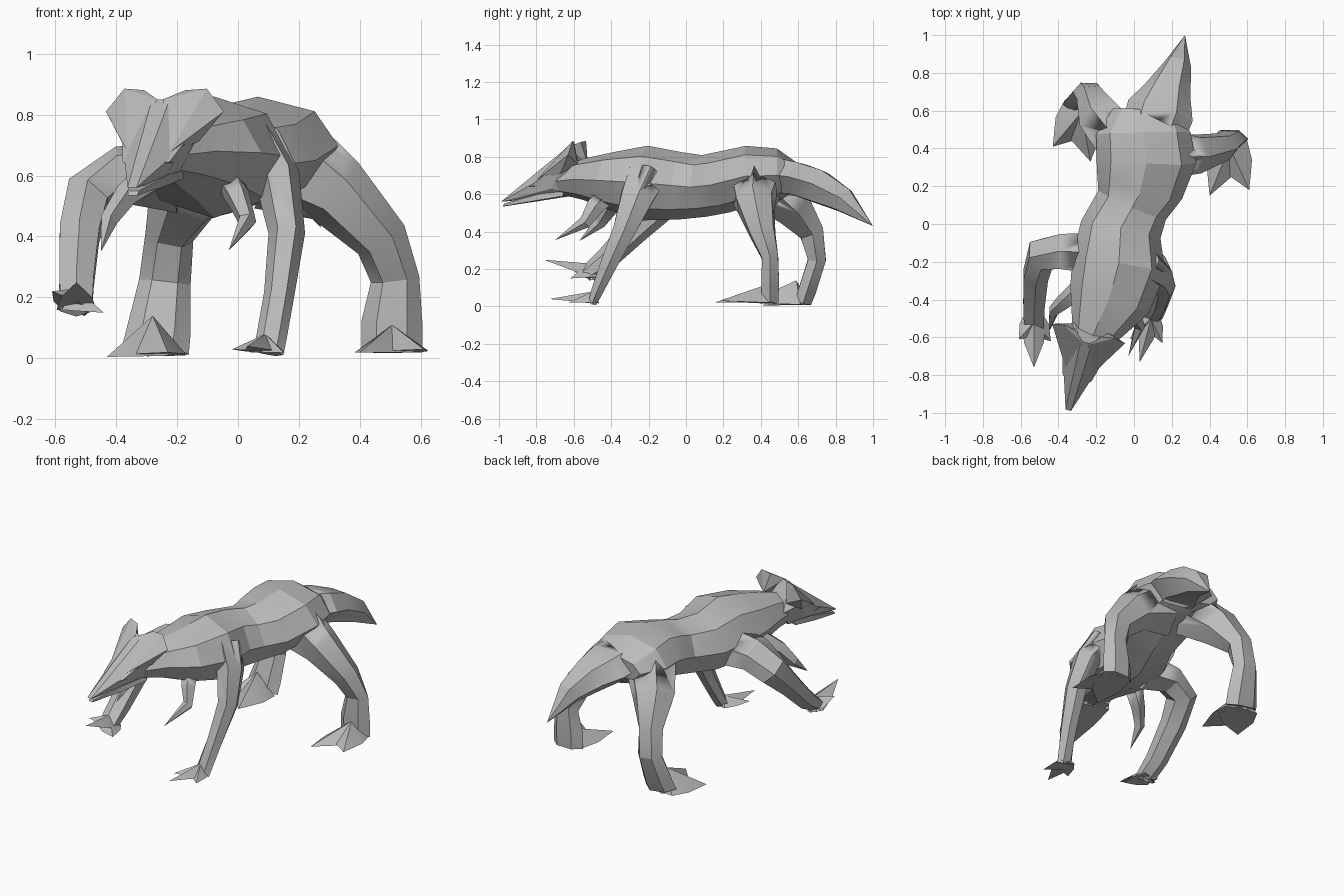
import bpy, bmesh, math
from mathutils import Vector, Matrix

cube = bpy.data.objects.get("Cube")
if cube:
    bpy.data.objects.remove(cube, do_unlink=True)


def flat_material(name, level):
    mat = bpy.data.materials.new(name)
    mat.use_nodes = True
    color = (level, level, level, 1)
    mat.diffuse_color = color
    mat.node_tree.nodes["Principled BSDF"].inputs["Base Color"].default_value = color
    return mat


grey = flat_material("stone grey", .5)


def finish(name, bm, smooth_angle=20):
    """Turn a bmesh into a shaded object."""
    bmesh.ops.remove_doubles(bm, verts=bm.verts, dist=.0005)
    bmesh.ops.triangulate(bm, faces=bm.faces)
    bmesh.ops.recalc_face_normals(bm, faces=bm.faces)
    mesh = bpy.data.meshes.new(name)
    bm.to_mesh(mesh)
    bm.free()
    mesh.materials.append(grey)
    obj = bpy.data.objects.new(name, mesh)
    bpy.context.collection.objects.link(obj)
    bpy.ops.object.select_all(action='DESELECT')
    obj.select_set(True)
    bpy.context.view_layer.objects.active = obj
    bpy.ops.object.shade_smooth_by_angle(angle=math.radians(smooth_angle))
    return obj


def tube(name, stations, sides=6, across=(1, 0, 0)):
    """Loft rings along a path; a station is x, y, z, half width, half depth."""
    bm = bmesh.new()
    centres = [Vector(s[:3]) for s in stations]
    last = len(centres) - 1
    rings = []
    for i, (centre, station) in enumerate(zip(centres, stations)):
        width, depth = station[3:]
        tangent = (centres[min(i + 1, last)] - centres[max(i - 1, 0)]).normalized()
        side = Vector(across)
        side = (side - tangent * side.dot(tangent)).normalized()
        up = side.cross(tangent)
        ring = []
        for k in range(sides):
            angle = math.tau * k / sides
            offset = side * width * math.cos(angle) + up * depth * math.sin(angle)
            ring.append(bm.verts.new(centre + offset))
        rings.append(ring)
    for lower, upper in zip(rings, rings[1:]):
        for k in range(sides):
            n = (k + 1) % sides
            bm.faces.new((lower[k], lower[n], upper[n], upper[k]))
    bm.faces.new(rings[0])
    bm.faces.new(rings[-1])
    return finish(name, bm)


def limb(name, stations, **options):
    """Tube whose root is trimmed flush with the torso."""
    obj = tube(name, stations, **options)
    trim = obj.modifiers.new("trim_root", 'BOOLEAN')
    trim.operation = 'DIFFERENCE'
    trim.solver = 'EXACT'
    trim.object = torso


def hull(name, points):
    """Faceted solid wrapped around a few points."""
    bm = bmesh.new()
    for p in points:
        bm.verts.new(p)
    result = bmesh.ops.convex_hull(bm, input=bm.verts)
    loose = [v for v in result["geom_interior"] if isinstance(v, bmesh.types.BMVert)]
    bmesh.ops.delete(bm, geom=loose, context='VERTS')
    return finish(name, bm)


def foot(name, ankle, tips, width, height):
    """Splayed claws, each a wedge from the ankle to its tip."""
    ankle = Vector(ankle)
    for i, tip in enumerate(tips):
        tip = Vector(tip)
        forward = (tip - ankle).normalized()
        side = forward.cross(Vector((0, 0, 1))).normalized() * width
        rise = Vector((0, 0, height))
        middle = ankle.lerp(tip, .45)
        hull(f"{name}_claw_{i + 1}", [
            ankle + side, ankle - side, ankle + rise, ankle - forward * width * .7,
            middle + side * .8, middle - side * .8, middle + rise * .5, tip])


# Body and tail
torso = tube("torso", [
    (.06, .60, .69, .17, .07), (.05, .48, .70, .25, .145),
    (.065, .34, .70, .265, .16), (.03, .20, .665, .235, .165),
    (-.01, .10, .645, .195, .165), (-.07, -.03, .645, .215, .18),
    (-.08, -.22, .66, .25, .20), (-.13, -.40, .67, .22, .155),
    (-.2, -.55, .68, .14, .11), (-.25, -.68, .67, .08, .07)], sides=8)
limb("tail", [
    (.10, .48, .70, .17, .11), (.14, .60, .68, .18, .10),
    (.18, .71, .64, .125, .10), (.23, .84, .57, .075, .075),
    (.27, 1, .43, 0, 0)])

# Front legs: one planted, one raised
limb("front_leg_left", [
    (.05, -.21, .70, .10, .12), (.13, -.26, .59, .075, .10),
    (.16, -.33, .41, .06, .07), (.135, -.42, .21, .05, .05),
    (.11, -.48, .07, .05, .035), (.10, -.5, .02, .05, .025)])
foot("front_foot_left", (.09, -.5, .02),
     [(-.02, -.61, .03), (.03, -.73, .04), (.15, -.63, .02)], .05, .06)
limb("front_leg_right", [
    (-.20, -.16, .60, .13, .12), (-.38, -.145, .60, .115, .09),
    (-.49, -.16, .53, .10, .085), (-.52, -.27, .41, .075, .075),
    (-.53, -.43, .25, .06, .065), (-.53, -.54, .17, .04, .06)],
    across=(0, .8, -.6))
foot("front_foot_right", (-.53, -.52, .16),
     [(-.61, -.61, .22), (-.53, -.76, .25), (-.44, -.62, .15)], .065, .07)

# Hind legs
limb("hind_leg_left", [
    (.14, .37, .65, .18, .15), (.32, .37, .55, .12, .11),
    (.47, .41, .39, .09, .075), (.515, .45, .26, .08, .05),
    (.505, .45, .12, .10, .055), (.505, .45, .02, .10, .05)])
foot("hind_foot_left", (.505, .41, .02),
     [(.40, .15, .02), (.61, .18, .03)], .10, .09)
limb("hind_leg_right", [
    (-.06, .43, .65, .15, .15), (-.17, .56, .54, .13, .12),
    (-.225, .67, .40, .08, .075), (-.24, .70, .25, .085, .055),
    (-.26, .65, .09, .105, .055), (-.27, .63, .03, .11, .05)])
foot("hind_foot_right", (-.28, .59, .01),
     [(-.43, .41, .005), (-.23, .33, .02)], .11, .13)

# Small hanging arms under the chest
limb("small_arm_left", [
    (-.05, -.40, .62, .055, .06), (0, -.49, .53, .04, .05),
    (.03, -.54, .45, .03, .035), (-.03, -.70, .355, 0, 0)], sides=5)
limb("small_arm_right", [
    (-.28, -.34, .60, .055, .06), (-.37, -.41, .53, .04, .05),
    (-.425, -.46, .45, .03, .035), (-.45, -.57, .35, 0, 0)], sides=5)

# Head, modelled straight (side, forward, height) and turned to its right
head_frame = Matrix.Translation((-.24, -.58, 0)) @ Matrix.Rotation(-.26, 4, 'Z')


def place(points, sign):
    return [head_frame @ Vector((sign * s, -f, z)) for s, f, z in points]


def both(points):
    return place(points, 1) + place(points, -1)


hull("skull", both([
    (.015, .42, .56), (.035, .33, .605), (.07, .22, .665),
    (.09, .12, .63), (.13, .06, .74), (.03, .05, .85),
    (.09, -.04, .70), (.06, .02, .60)]))
hull("lower_jaw", both([
    (.015, .41, .535), (.02, .40, .55), (.06, .22, .565),
    (.08, .06, .59), (.06, .20, .60), (.07, .05, .65)]))
for label, sign in (("left", 1), ("right", -1)):
    hull("ear_" + label, place([
        (.07, .21, .675), (.13, .06, .71), (.01, .06, .85),
        (.20, 0, .81), (.14, -.01, .885), (.07, 0, .88),
        (.10, -.03, .76)], sign))
    hull("brow_" + label, place([
        (.03, .29, .63), (.08, .24, .645), (.11, .13, .72),
        (.06, .16, .70), (.08, .18, .64)], sign))
    hull("eye_" + label, place([
        (.045, .28, .622), (.085, .2, .645), (.075, .21, .62),
        (.05, .22, .64)], sign))
